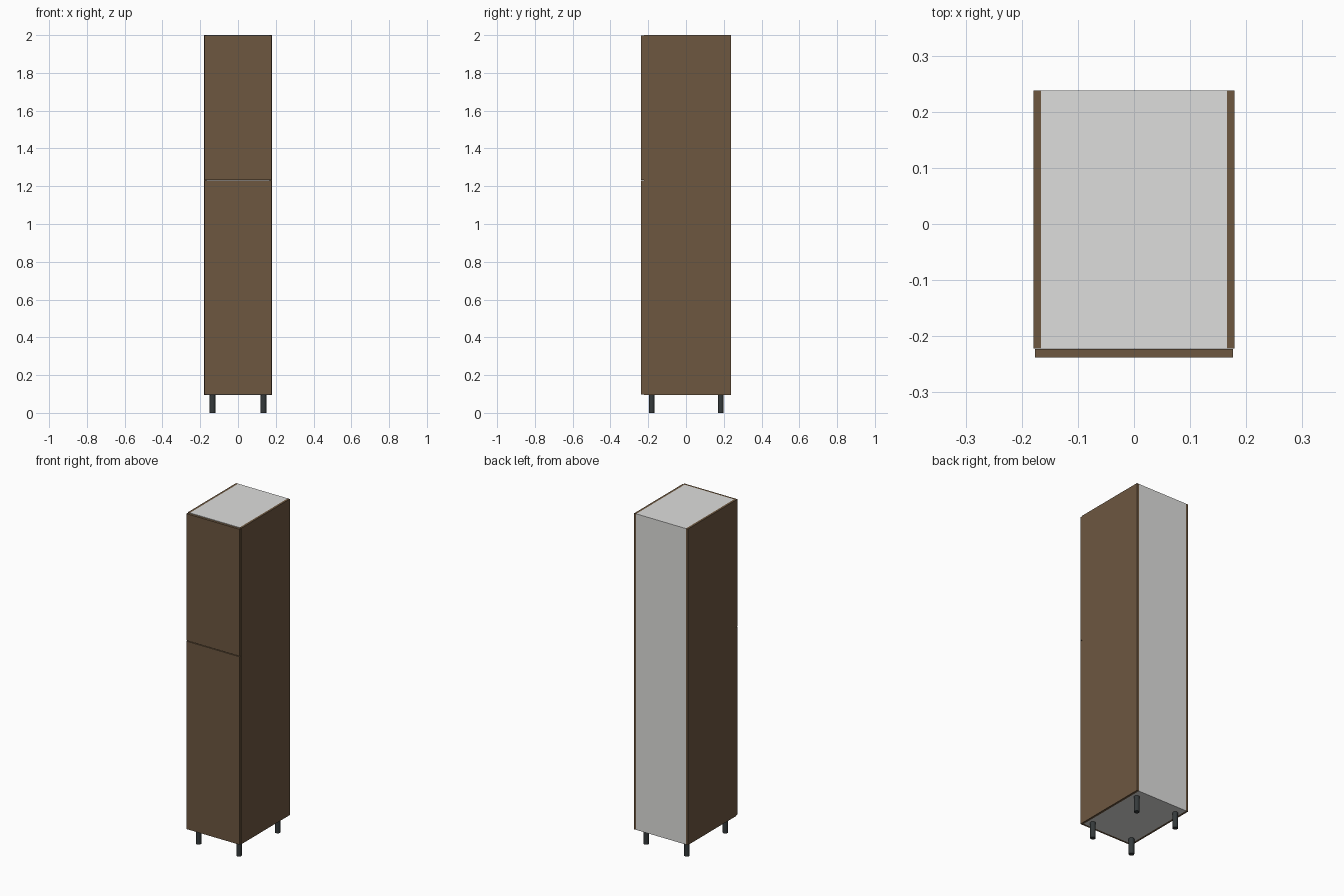
import bpy

if "Cube" in bpy.data.objects:
    bpy.data.objects.remove(bpy.data.objects["Cube"])


def material(name, rgb):
    m = bpy.data.materials.new(name)
    m.diffuse_color = (*rgb, 1.0)
    m.use_nodes = True
    m.node_tree.nodes["Principled BSDF"].inputs["Base Color"].default_value = m.diffuse_color
    return m


BROWN = material("brown wood", (0.153, 0.095, 0.051))
WHITE = material("white board", (0.73, 0.73, 0.715))
DARK = material("dark plastic", (0.035, 0.042, 0.044))


def box(name, x, y, z, mat):
    """Box from (min, max) ranges on each axis."""
    bpy.ops.mesh.primitive_cube_add(
        size=1, location=[(r[0] + r[1]) / 2 for r in (x, y, z)])
    ob = bpy.context.object
    ob.name = name
    ob.scale = [r[1] - r[0] for r in (x, y, z)]
    bpy.ops.object.transform_apply(location=False, rotation=False, scale=True)
    ob.data.materials.append(mat)
    return ob


W, T = 0.179, 0.0135            # half width, board thickness
FRONT, BACK = -0.222, 0.238     # carcass depth range
BOTTOM, TOP = 0.095, 2.0
IN = W - T

# side panels
for side, s in (("left", -1), ("right", 1)):
    box(f"{side}_side_panel", sorted((s * IN, s * W)), (FRONT, BACK), (BOTTOM, TOP), BROWN)

# white carcass boards between the sides
box("top_panel", (-IN, IN), (FRONT, BACK), (TOP - T, TOP), WHITE)
box("bottom_panel", (-IN, IN), (FRONT, BACK), (BOTTOM, BOTTOM + T), WHITE)
box("back_panel", (-IN, IN), (BACK - 0.004, BACK), (BOTTOM + T, TOP - T), WHITE)

# two doors with a narrow gap
for name, z in (("lower_door", (0.097, 1.2295)), ("upper_door", (1.2335, 1.998))):
    box(name, (-0.1768, 0.1768), (-0.238, -0.2232), z, BROWN)

# round legs
for yn, y in (("front", -0.182), ("back", 0.184)):
    for xn, x in (("left", -0.135), ("right", 0.135)):
        bpy.ops.mesh.primitive_cylinder_add(
            vertices=24, radius=0.015, depth=BOTTOM, location=(x, y, BOTTOM / 2))
        leg = bpy.context.object
        leg.name = f"{yn}_{xn}_leg"
        leg.data.materials.append(DARK)
        bpy.ops.object.shade_smooth_by_angle()
